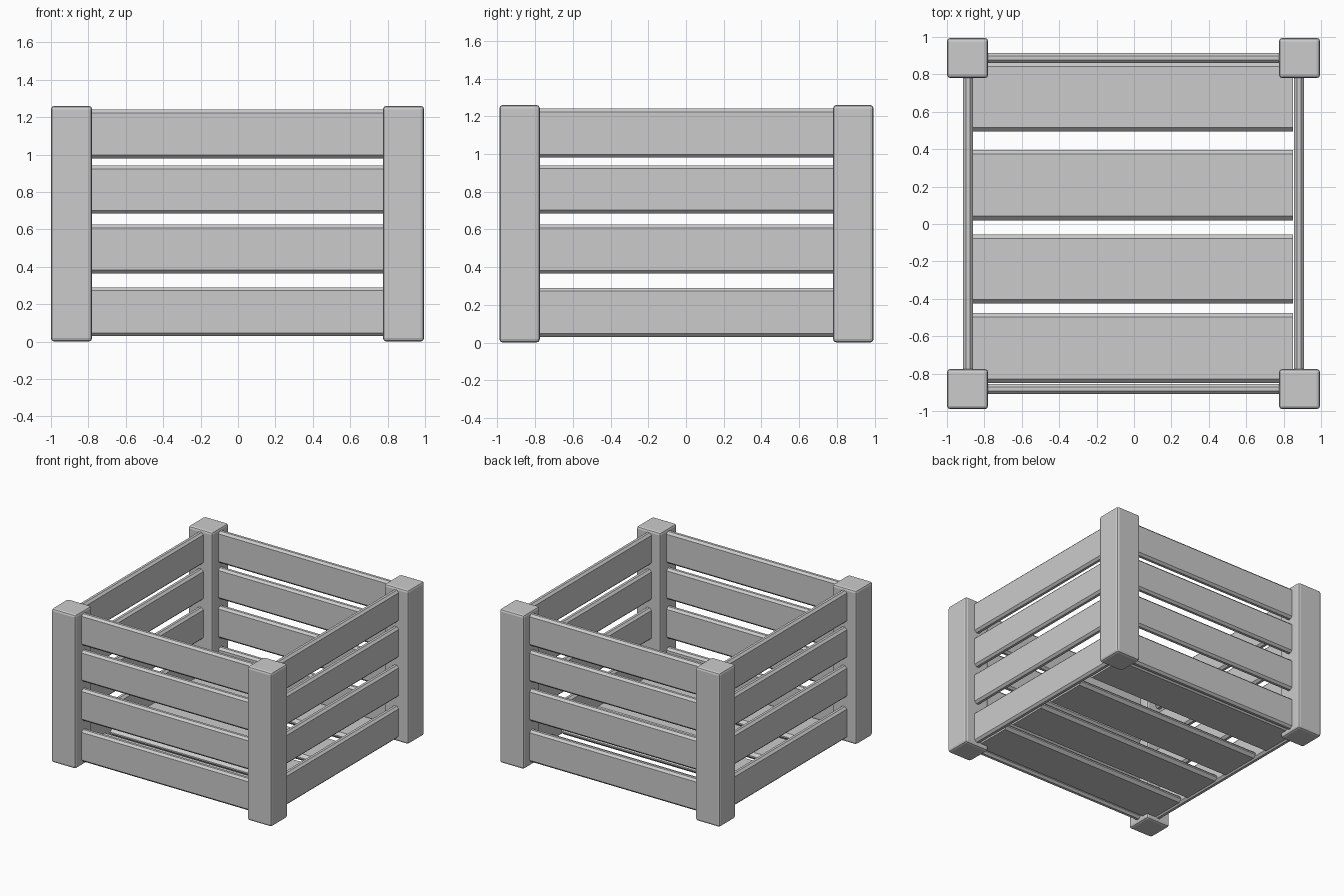
import bpy
import bmesh

cube = bpy.data.objects.get("Cube")
if cube:
    bpy.data.objects.remove(cube, do_unlink=True)

grey = bpy.data.materials.new("plain grey")
grey.use_nodes = True
colour = (0.6, 0.6, 0.6, 1)
grey.diffuse_color = colour
grey.node_tree.nodes["Principled BSDF"].inputs["Base Color"].default_value = colour


def block(name, x, y, z, bevel, segments=1, along=None):
    """Bevelled box between (min, max) pairs; 'along' bevels only edges on that axis."""
    bm = bmesh.new()
    bmesh.ops.create_cube(bm, size=1)
    for v in bm.verts:
        v.co = [lo + (c + 0.5) * (hi - lo) for c, (lo, hi) in zip(v.co, (x, y, z))]
    edges = [e for e in bm.edges if along is None
             or abs((e.verts[0].co - e.verts[1].co)[along]) > 1e-4]
    bmesh.ops.bevel(bm, geom=edges, offset=bevel, segments=segments,
                    profile=0.5, affect='EDGES')
    mesh = bpy.data.meshes.new(name)
    bm.to_mesh(mesh)
    bm.free()
    mesh.materials.append(grey)
    obj = bpy.data.objects.new(name, mesh)
    bpy.context.collection.objects.link(obj)
    return obj


# Corner posts
for side, x in (("right", (-1.0, -0.78)), ("left", (0.775, 0.995))):
    for end, y in (("front", (-0.99, -0.775)), ("back", (0.78, 0.995))):
        block(f"{end}_{side}_post", x, y, (0, 1.26), 0.018, segments=2)

# Four rows of wall slats, running between the posts
rows = [(0.03, 0.29), (0.365, 0.625), (0.685, 0.94), (0.98, 1.24)]
reach = (-0.82, 0.82)
for i, z in enumerate(rows, 1):
    block(f"front_slat_{i}", reach, (-0.91, -0.855), z, 0.017, along=0)
    block(f"back_slat_{i}", reach, (0.86, 0.915), z, 0.017, along=0)
    block(f"right_slat_{i}", (-0.915, -0.86), reach, z, 0.017, along=1)
    block(f"left_slat_{i}", (0.855, 0.91), reach, z, 0.017, along=1)

# Floor boards
boards = [(-0.85, -0.475), (-0.425, -0.055), (0.02, 0.395), (0.495, 0.865)]
for i, y in enumerate(boards, 1):
    block(f"floor_board_{i}", (-0.86, 0.85), y, (0.035, 0.09), 0.022, along=0)
